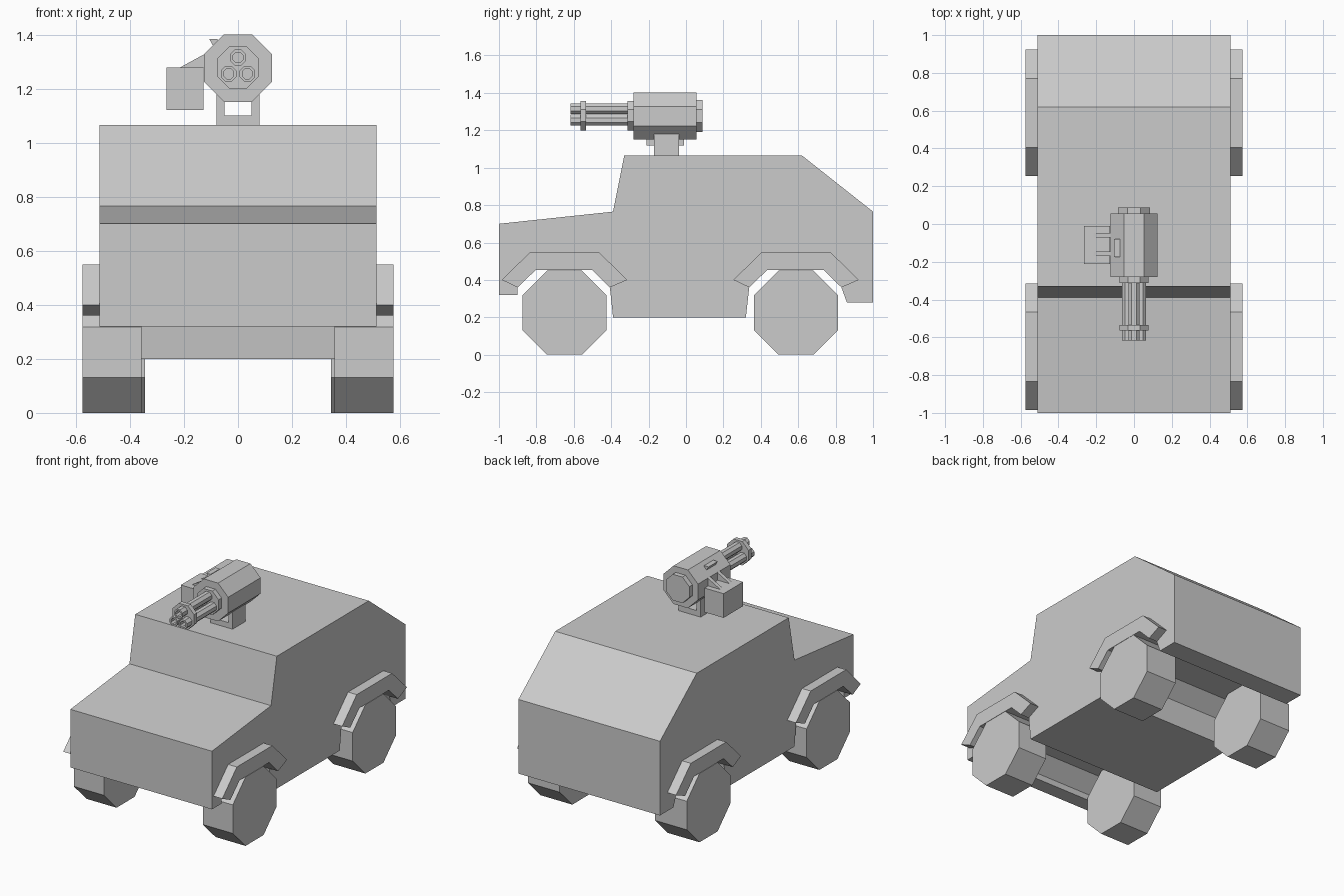
import bpy, bmesh
from math import pi, cos, sin
from mathutils import Vector

if "Cube" in bpy.data.objects:
    bpy.data.objects.remove(bpy.data.objects["Cube"])


def prism(name, pts, a, b, axis, bore=0.0):
    """Extrude a closed outline from a to b along x (pts = y,z) or y (pts = x,z)."""
    place = (lambda p: (a, p[0], p[1])) if axis == 'x' else (lambda p: (p[0], a, p[1]))
    step = Vector((b - a, 0, 0)) if axis == 'x' else Vector((0, b - a, 0))
    bm = bmesh.new()
    face = bm.faces.new([bm.verts.new(place(p)) for p in pts])
    ext = bmesh.ops.extrude_face_region(bm, geom=[face], use_keep_orig=True)
    bmesh.ops.translate(bm, verts=[g for g in ext['geom'] if isinstance(g, bmesh.types.BMVert)], vec=step)
    bmesh.ops.recalc_face_normals(bm, faces=bm.faces)
    if bore:
        # hollow out the end at a
        bmesh.ops.inset_individual(bm, faces=[face], thickness=bore)
        new = bmesh.ops.extrude_discrete_faces(bm, faces=[face])['faces'][0]
        bmesh.ops.translate(bm, verts=new.verts, vec=step * 0.3)
    me = bpy.data.meshes.new(name)
    bm.to_mesh(me)
    bm.free()
    ob = bpy.data.objects.new(name, me)
    bpy.context.collection.objects.link(ob)
    return ob


def octagon(cx, cz, apothem):
    r = apothem / cos(pi / 8)
    return [(cx + r * cos(pi / 8 + i * pi / 4), cz + r * sin(pi / 8 + i * pi / 4)) for i in range(8)]


def rect(x0, x1, z0, z1):
    return [(x0, z0), (x1, z0), (x1, z1), (x0, z1)]


# Wheel centres and arch outline relative to a wheel centre
FRONT, REAR = -0.65, 0.588
ARCH = [(-0.25, 0.36), (-0.155, 0.452), (0.15, 0.452), (0.243, 0.36)]


def arch(y):
    return [(y + p, z) for p, z in ARCH]


# Hull: side profile including the wheel arches
hull = ([(1, 0.28), (1, 0.765), (0.62, 1.065), (-0.33, 1.065), (-0.39, 0.765), (-1, 0.70),
         (-1, 0.32), (-0.90, 0.32)] + arch(FRONT) + [(-0.39, 0.20), (0.32, 0.20)]
        + arch(REAR) + [(0.86, 0.28)])
prism('hull', hull, -0.512, 0.512, 'x')

# Wheels and fenders
for end, y in (('front', FRONT), ('rear', REAR)):
    inner = 0.358 if end == 'front' else 0.345
    flare = arch(y) + [(y + 0.336, 0.40), (y + 0.183, 0.55), (y - 0.183, 0.55), (y - 0.334, 0.40)]
    for side, s in (('left', -1), ('right', 1)):
        prism(f'{end}_{side}_wheel', octagon(y, 0.225, 0.225), s * inner, s * 0.575, 'x')
        prism(f'{end}_{side}_fender', flare, s * 0.50, s * 0.575, 'x')

# Gun mount: base plate and two posts
prism('mount_base', rect(-0.08, 0.08, 1.06, 1.10), -0.17, -0.037, 'y')
for side, s in (('left', -1), ('right', 1)):
    prism(f'mount_{side}_post', rect(min(s * 0.05, s * 0.08), max(s * 0.05, s * 0.08), 1.10, 1.20),
          -0.17, -0.037, 'y')

# Gun housing, end cap and barrel clamps
prism('gun_housing', octagon(0, 1.276, 0.125), -0.28, 0.055, 'y')
prism('gun_end_cap', octagon(0, 1.277, 0.085), 0.05, 0.087, 'y')
prism('rear_barrel_clamp', octagon(0, 1.278, 0.078), -0.312, -0.275, 'y')
prism('front_barrel_clamp', octagon(0, 1.278, 0.078), -0.565, -0.535, 'y')

# Three hollow barrels
for i in range(3):
    t = pi / 2 + i * 2 * pi / 3
    prism(f'barrel_{i + 1}', octagon(0.04 * cos(t), 1.275 + 0.04 * sin(t), 0.029), -0.617, -0.29, 'y', bore=0.011)

# Ammunition box, its brackets, and the ejection flap
prism('ammo_box', rect(-0.265, -0.128, 1.12, 1.278), -0.212, -0.01, 'y')
for i, y in enumerate((-0.17, -0.072)):
    prism(f'ammo_bracket_{i + 1}', [(-0.215, 1.278), (-0.12, 1.278), (-0.12, 1.33)], y, y + 0.025, 'y')
prism('ejection_flap', [(-0.107, 1.384), (-0.075, 1.384), (-0.075, 1.35), (-0.09, 1.355)], -0.175, -0.08, 'y')
